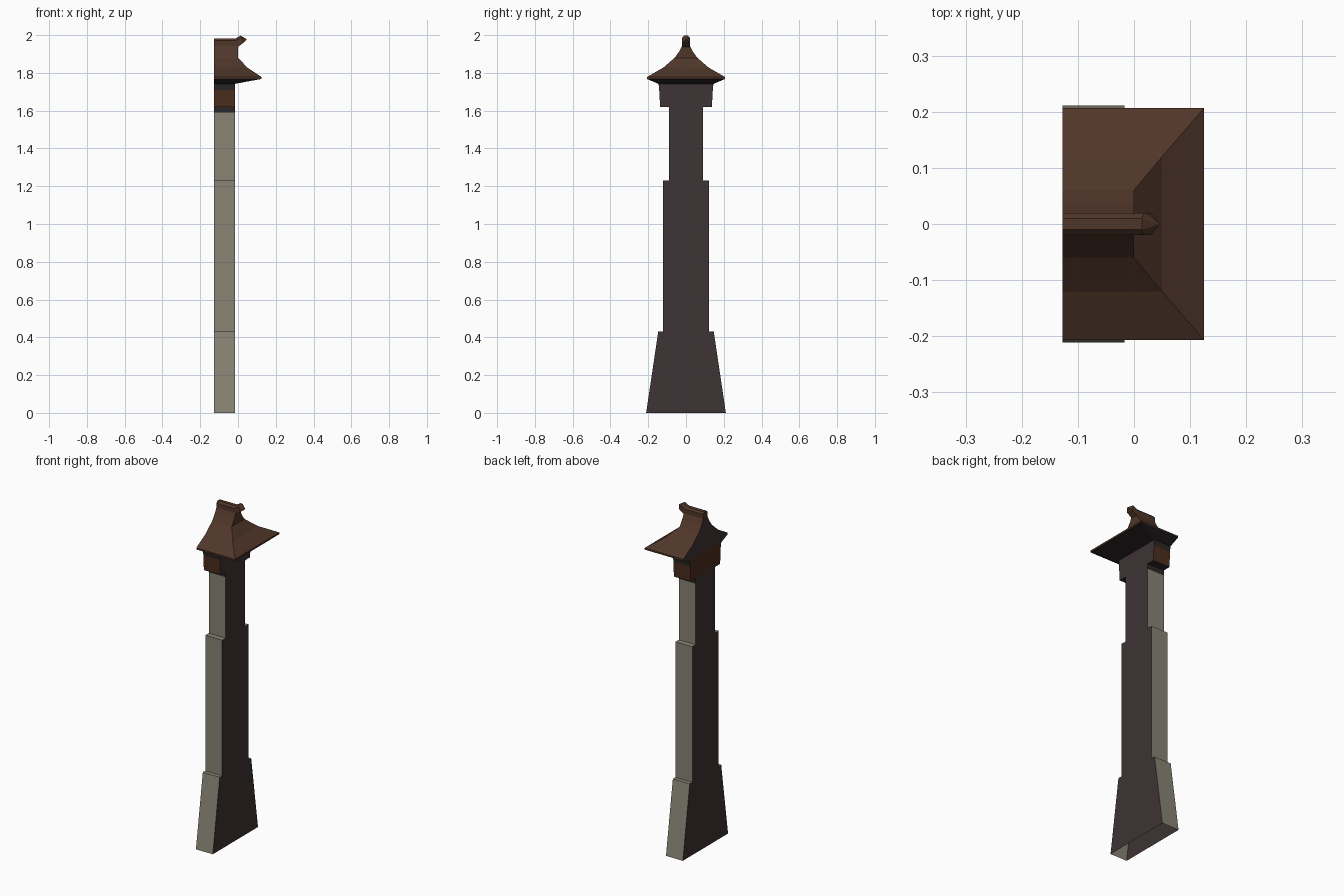
import bpy, bmesh

if "Cube" in bpy.data.objects:
    bpy.data.objects.remove(bpy.data.objects["Cube"])

X0, X1 = -0.127, -0.017   # thickness range of the wall post


def mat(name, rgb):
    m = bpy.data.materials.new(name)
    lin = [((c / 255 + 0.055) / 1.055) ** 2.4 for c in rgb]
    m.diffuse_color = (*lin, 1)
    m.use_nodes = True
    m.node_tree.nodes["Principled BSDF"].inputs["Base Color"].default_value = m.diffuse_color
    return m


STONE = mat("stone", (136, 132, 117))
WALL = mat("dark plum wall", (62, 51, 53))
ROOF = mat("roof brown", (80, 54, 41))
WOOD = mat("red brown wood", (76, 46, 31))
UNDER = mat("dark eaves", (42, 38, 37))


def finish(name, bm, mats, rule):
    """Recalculate normals, colour faces by rule, make the object."""
    bmesh.ops.remove_doubles(bm, verts=bm.verts, dist=1e-5)
    bmesh.ops.recalc_face_normals(bm, faces=bm.faces)
    me = bpy.data.meshes.new(name)
    for m in mats:
        me.materials.append(m)
    for f in bm.faces:
        f.material_index = rule(f.normal, f.calc_center_median())
    bm.to_mesh(me)
    bm.free()
    ob = bpy.data.objects.new(name, me)
    bpy.context.collection.objects.link(ob)
    return ob


def mirrored_slab(name, half, mats, rule, bottom=True):
    """Extrude a y-symmetric (y, z) outline through the post thickness."""
    outline = half + [(-y, z) for y, z in reversed(half)]
    bm = bmesh.new()
    a = [bm.verts.new((X0, y, z)) for y, z in outline]
    b = [bm.verts.new((X1, y, z)) for y, z in outline]
    bm.faces.new(a)
    bm.faces.new(b)
    n = len(a)
    for i in range(n):
        if i == n - 1 and not bottom:
            continue
        j = (i + 1) % n
        bm.faces.new((a[i], a[j], b[j], b[i]))
    return finish(name, bm, mats, rule)


# stepped post: plum faces front and back, stone edges, open underneath
mirrored_slab("stepped_post",
              [(0.211, 0), (0.147, 0.43), (0.123, 0.43), (0.123, 1.23),
               (0.091, 1.23), (0.091, 1.59), (0.091, 1.63)],
              [STONE, WALL, UNDER],
              lambda n, c: 1 if abs(n.x) > 0.9 else (2 if c.z > 1.59 else 0),
              bottom=False)

# wooden head block under the roof
mirrored_slab("head_block",
              [(0.137, 1.62), (0.142, 1.71), (0.146, 1.75)],
              [WOOD, WALL, UNDER],
              lambda n, c: 1 if n.x > 0.9 else
              (2 if n.z < -0.9 or (c.z > 1.71 and abs(n.y) > 0.5) else 0))

# flared half-hip roof: rings of (x end, half width, z), flat at the back
rings = [(X1, 0.146, 1.742), (0.125, 0.207, 1.768), (0.125, 0.207, 1.778),
         (0.05, 0.12, 1.828), (0.0, 0.06, 1.88), (0.0, 0.035, 1.915),
         (0.0, 0.02, 1.945)]
bm = bmesh.new()
loops = [[bm.verts.new(p) for p in ((X0, -y, z), (x, -y, z), (x, y, z), (X0, y, z))]
         for x, y, z in rings]
for lo, hi in zip(loops, loops[1:]):
    for i in range(4):
        j = (i + 1) % 4
        bm.faces.new((lo[i], lo[j], hi[j], hi[i]))
bm.faces.new(loops[0])
bm.faces.new(loops[-1])
finish("flared_roof", bm, [ROOF, UNDER, WALL],
       lambda n, c: 2 if n.x < -0.9 else (1 if n.z < -0.3 else 0))

# ridge beam with upturned, pointed end: stations of (x bottom, z bottom, x top, z top)
stations = [(X0, 1.938, X0, 1.982), (0.0, 1.938, -0.014, 1.982),
            (0.03, 1.96, 0.014, 1.997)]
bm = bmesh.new()
secs = []
for xb, zb, xt, zt in stations:
    xm, zm = xb + (xt - xb) * 0.75, zb + (zt - zb) * 0.75
    secs.append([bm.verts.new(p) for p in
                 ((xb, -0.02, zb), (xm, -0.02, zm), (xt, -0.01, zt),
                  (xt, 0.01, zt), (xm, 0.02, zm), (xb, 0.02, zb))])
for a, b in zip(secs, secs[1:]):
    for i in range(6):
        j = (i + 1) % 6
        bm.faces.new((a[i], a[j], b[j], b[i]))
bm.faces.new(secs[0])
tip = bm.verts.new((0.046, 0, 1.978))
for i in range(6):
    bm.faces.new((secs[-1][i], secs[-1][(i + 1) % 6], tip))
finish("ridge_beam", bm, [ROOF], lambda n, c: 0)
